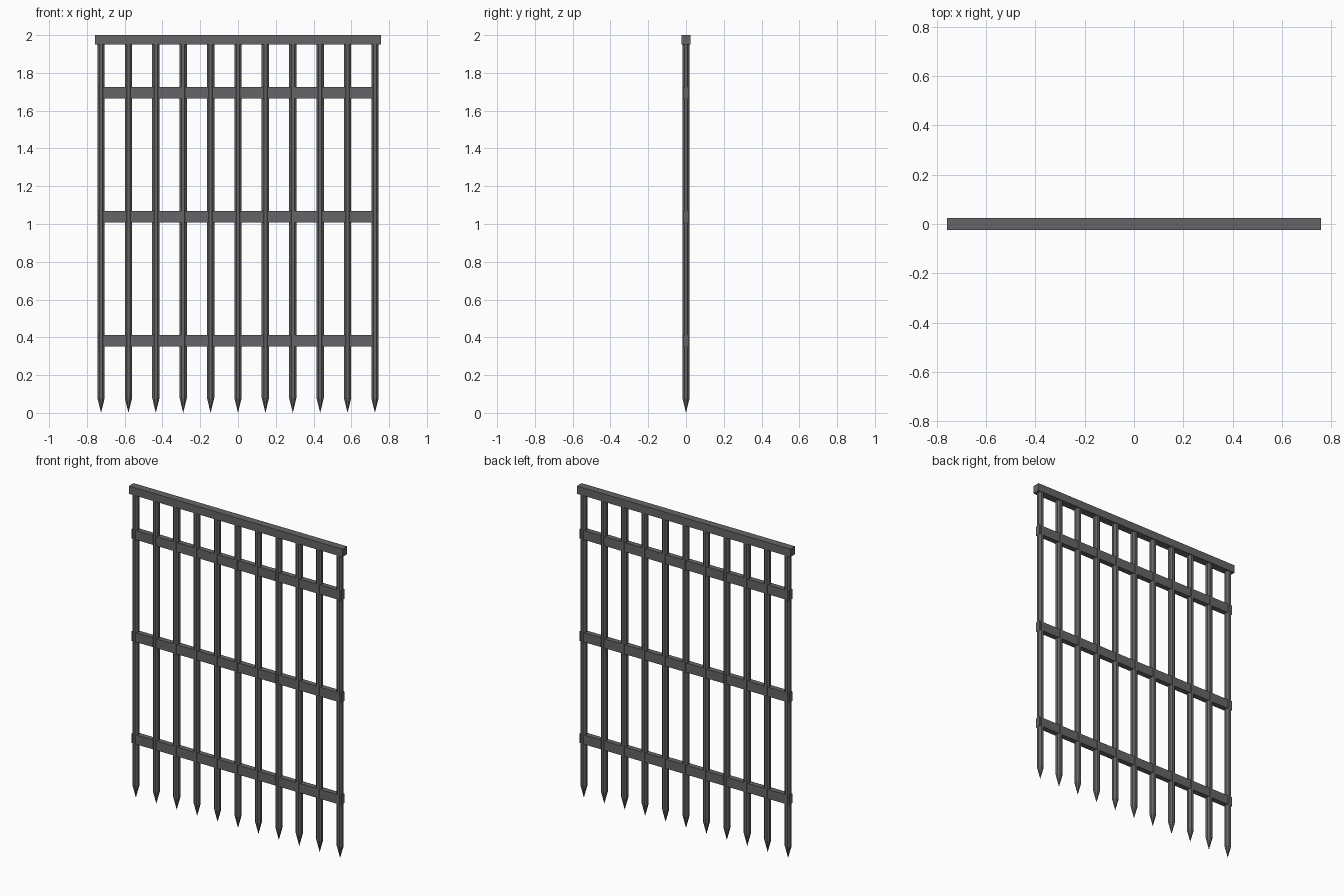
import bpy
import bmesh
from math import pi
from mathutils import Matrix

cube = bpy.data.objects.get("Cube")
if cube:
    bpy.data.objects.remove(cube, do_unlink=True)


def make_material(name, color):
    mat = bpy.data.materials.new(name)
    mat.use_nodes = True
    mat.diffuse_color = color
    mat.node_tree.nodes["Principled BSDF"].inputs["Base Color"].default_value = color
    return mat


iron = make_material("dark iron", (0.13, 0.13, 0.135, 1))


def add_object(name, bm):
    mesh = bpy.data.meshes.new(name)
    bm.to_mesh(mesh)
    bm.free()
    mesh.materials.append(iron)
    obj = bpy.data.objects.new(name, mesh)
    bpy.context.collection.objects.link(obj)


def box(name, width, depth, bottom, top):
    bm = bmesh.new()
    bmesh.ops.create_cube(bm, size=1)
    bmesh.ops.scale(bm, vec=(width, depth, top - bottom), verts=bm.verts)
    bmesh.ops.translate(bm, vec=(0, 0, (top + bottom) / 2), verts=bm.verts)
    add_object(name, bm)


def spiked_bar(name, x, radius=0.021, tip=0.08, top=1.96):
    # Octagonal shaft whose lower end tapers to a point
    bm = bmesh.new()
    for r_low, r_high, low, high in ((0, radius, 0, tip), (radius, radius, tip, top)):
        bmesh.ops.create_cone(
            bm, segments=8, radius1=r_low, radius2=r_high, depth=high - low,
            matrix=Matrix.Translation((x, 0, (low + high) / 2)) @ Matrix.Rotation(pi / 8, 4, "Z"))
    bmesh.ops.remove_doubles(bm, verts=bm.verts, dist=0.0001)
    add_object(name, bm)


# Upright bars
BARS, SPACING = 11, 0.145
for i in range(BARS):
    spiked_bar(f"upright_bar_{i + 1}", (i - (BARS - 1) / 2) * SPACING)

# Cross rails
for name, z in (("lower_rail", 0.382), ("middle_rail", 1.038), ("upper_rail", 1.694)):
    box(name, 1.49, 0.034, z - 0.03, z + 0.03)

# Header beam
box("header_beam", 1.516, 0.048, 1.95, 2.0)
